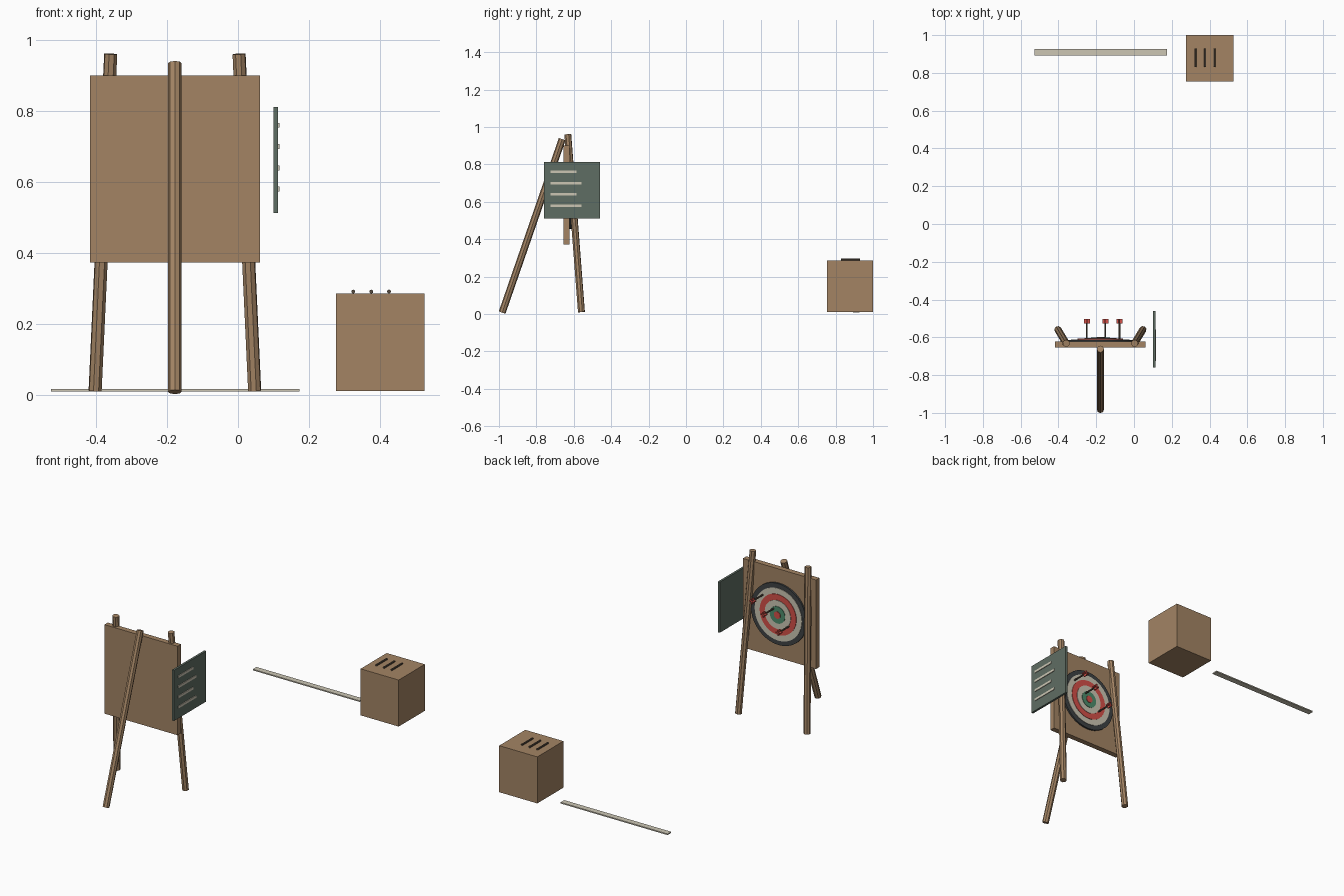
import bpy, math
from mathutils import Vector

if "Cube" in bpy.data.objects:
    bpy.data.objects.remove(bpy.data.objects["Cube"])


def srgb(r, g, b):
    f = lambda c: (c / 255 / 12.92) if c < 10 else ((c / 255 + 0.055) / 1.055) ** 2.4
    return (f(r), f(g), f(b), 1)


def material(name, *rgb):
    m = bpy.data.materials.new(name)
    m.diffuse_color = srgb(*rgb)
    m.use_nodes = True
    m.node_tree.nodes["Principled BSDF"].inputs["Base Color"].default_value = m.diffuse_color
    return m


WOOD = material("wood", 163, 132, 100)
DARK = material("charcoal", 62, 66, 68)
CREAM = material("cream", 204, 198, 180)
RED = material("red", 212, 80, 72)
GREEN = material("green", 78, 140, 108)
SLATE = material("slate_green", 95, 109, 99)
SHAFT = material("dark_brown", 88, 76, 64)


def box(name, lo, hi, mat):
    lo, hi = Vector(lo), Vector(hi)
    bpy.ops.mesh.primitive_cube_add(size=1, location=(lo + hi) / 2)
    o = bpy.context.object
    o.name = name
    o.scale = hi - lo
    bpy.ops.object.transform_apply(location=False, rotation=False, scale=True)
    o.data.materials.append(mat)
    return o


def rod(name, a, b, r, mat, sides=8, smooth=False):
    a, b = Vector(a), Vector(b)
    bpy.ops.mesh.primitive_cylinder_add(vertices=sides, radius=r, depth=(b - a).length,
                                        location=(a + b) / 2)
    o = bpy.context.object
    o.name = name
    o.rotation_euler = (b - a).to_track_quat('Z', 'Y').to_euler()
    o.data.materials.append(mat)
    if smooth:
        bpy.ops.object.shade_smooth_by_angle(angle=math.radians(30))
    return o


CX, CZ = -0.178, 0.637   # target centre

# Easel: backing board, two splayed front legs, one rear leg
box("target_board", (-0.418, -0.655, 0.373), (0.062, -0.623, 0.901), WOOD)
for side, tag in ((-1, "left"), (1, "right")):
    rod("easel_leg_" + tag, (CX + side * 0.225, -0.559, 0.011),
        (CX + side * 0.181, -0.632, 0.961), 0.019, WOOD)
rod("easel_rear_leg", (CX, -0.983, 0.008), (CX, -0.662, 0.935), 0.019, WOOD)

# Target: stacked discs, each standing a little prouder
rings = [(0.182, DARK), (0.155, CREAM), (0.12, RED), (0.085, CREAM), (0.05, GREEN), (0.021, RED)]
for i, (r, mat) in enumerate(rings):
    rod(f"target_ring_{i + 1}", (CX, -0.63, CZ), (CX, -0.613 + 0.0028 * i, CZ), r, mat, 40, True)

# Darts stuck in the target, with crossed flights
for i, (x, z) in enumerate([(-0.077, 0.727), (-0.152, 0.668), (-0.25, 0.587)]):
    rod(f"dart_shaft_{i + 1}", (x, -0.61, z), (x, -0.506, z), 0.005, SHAFT)
    for tag, w, h in (("flat", 0.016, 0.003), ("upright", 0.003, 0.016)):
        box(f"dart_flight_{tag}_{i + 1}", (x - w, -0.526, z - h), (x + w, -0.503, z + h), RED)

# Scoreboard with chalk lines
box("scoreboard", (0.1, -0.76, 0.512), (0.113, -0.46, 0.812), SLATE)
for i in range(4):
    z = 0.76 - 0.06 * i
    box(f"score_line_{i + 1}", (0.112, -0.725, z - 0.007),
        (0.117, -0.585 if i % 2 == 0 else -0.558, z + 0.007), CREAM)

# Throwing line on the floor
box("throw_line", (-0.528, 0.893, 0.009), (0.174, 0.927, 0.016), CREAM)

# Crate with spare darts lying on top
box("crate", (0.276, 0.755, 0.01), (0.526, 1.0, 0.286), WOOD)
for i, x in enumerate((0.325, 0.376, 0.426)):
    rod(f"spare_dart_{i + 1}", (x, 0.83, 0.291), (x, 0.93, 0.291), 0.0055, SHAFT)
